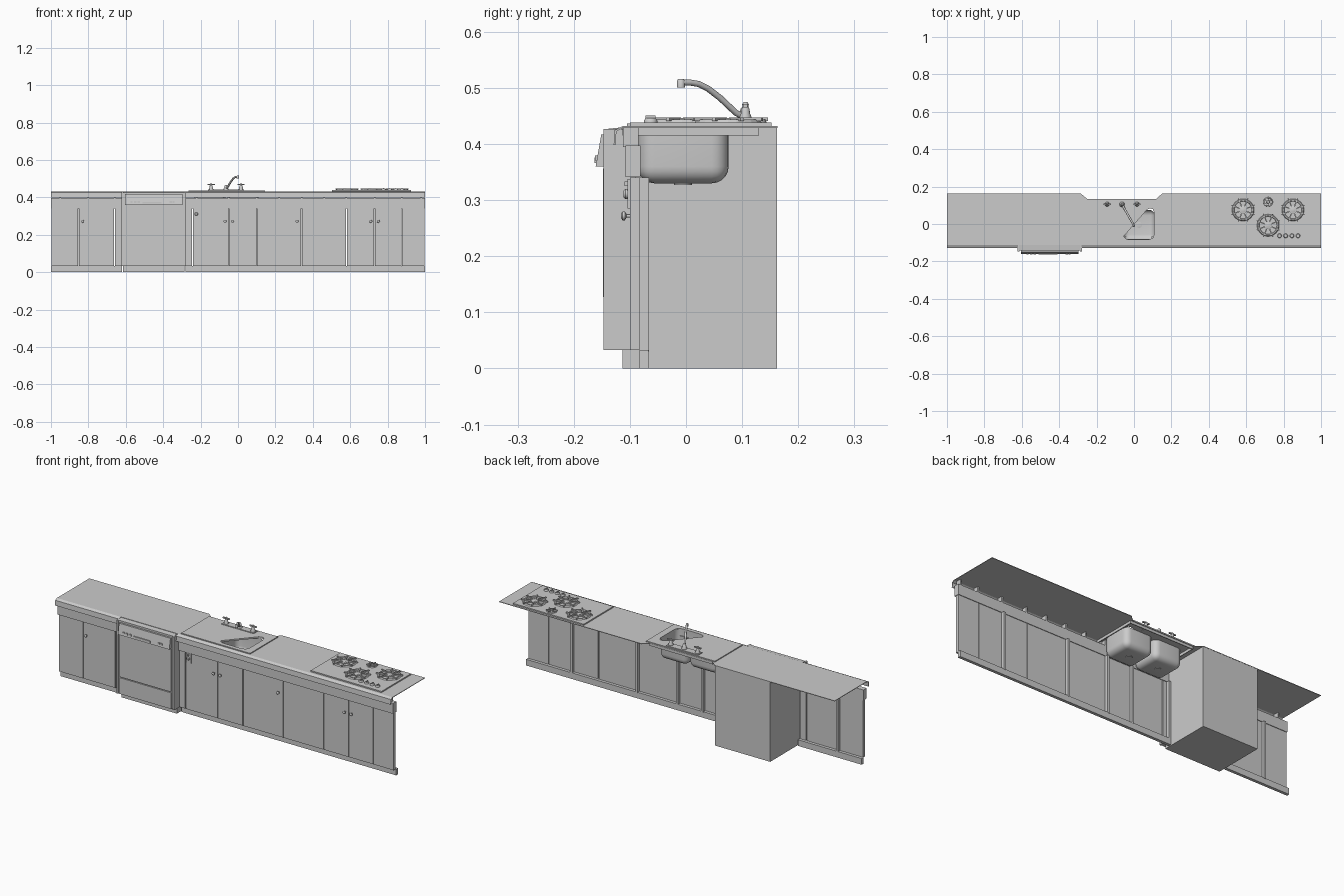
import bpy, bmesh, math
from mathutils import Vector

if "Cube" in bpy.data.objects:
    bpy.data.objects.remove(bpy.data.objects["Cube"])

def finish(name, bm, smooth=False):
    bmesh.ops.recalc_face_normals(bm, faces=bm.faces)
    me = bpy.data.meshes.new(name)
    bm.to_mesh(me)
    bm.free()
    ob = bpy.data.objects.new(name, me)
    bpy.context.collection.objects.link(ob)
    if smooth:
        bpy.ops.object.select_all(action='DESELECT')
        ob.select_set(True)
        bpy.context.view_layer.objects.active = ob
        bpy.ops.object.shade_smooth_by_angle(angle=math.radians(40))
    return ob

def add_box(bm, x0, x1, y0, y1, z0, z1):
    vs = bmesh.ops.create_cube(bm, size=1)['verts']
    for v in vs:
        v.co = Vector((x0 + (v.co.x + .5) * (x1 - x0), y0 + (v.co.y + .5) * (y1 - y0),
                       z0 + (v.co.z + .5) * (z1 - z0)))
    return vs

def box(name, *b):
    bm = bmesh.new()
    add_box(bm, *b)
    return finish(name, bm)

def prism(name, pts, axis, a, b):
    """Extrude a 2D profile along z (xy points) or along x (yz points)."""
    bm = bmesh.new()
    f = bm.faces.new([bm.verts.new((p[0], p[1], a) if axis == 'z' else (a, p[0], p[1])) for p in pts])
    new = bmesh.ops.extrude_face_region(bm, geom=[f])['geom']
    d = (0, 0, b - a) if axis == 'z' else (b - a, 0, 0)
    bmesh.ops.translate(bm, vec=d, verts=[v for v in new if isinstance(v, bmesh.types.BMVert)])
    return finish(name, bm)

def lathe(name, loc, profile, seg=16, axis='z'):
    """Spin (radius, height) points about a vertical axis, or one pointing at -y."""
    bm = bmesh.new()
    rings = []
    for r, h in profile:
        ring = []
        for i in range(seg):
            a = 2 * math.pi * i / seg
            c, s = r * math.cos(a), r * math.sin(a)
            ring.append(bm.verts.new(Vector(loc) + Vector((c, s, h) if axis == 'z' else (c, -h, s))))
        rings.append(ring)
    for lo, hi in zip(rings, rings[1:]):
        for i in range(seg):
            j = (i + 1) % seg
            bm.faces.new((lo[i], lo[j], hi[j], hi[i]))
    bm.faces.new(rings[0])
    bm.faces.new(rings[-1])
    return finish(name, bm, True)

def cut(ob, cutter):
    m = ob.modifiers.new('opening', 'BOOLEAN')
    m.operation, m.object, m.solver = 'DIFFERENCE', cutter, 'EXACT'

# Countertop sheet with the notch behind the sink
counter = prism('countertop', [(-1, -.113), (1, -.113), (1, .163), (.15, .163), (.12, .134),
                               (-.25, .134), (-.285, .163), (-1, .163)], 'z', .429, .432)
lip = [(-.113, .432), (-.127, .425), (-.129, .398), (-.126, .398), (-.124, .422), (-.113, .429)]
for nm, a, b in (('left', -1, -.62), ('right', -.28, 1)):
    prism('counter_lip_' + nm, lip, 'x', a, b)
    # Drawer strip and toe kick below
    box('drawer_strip_' + nm, a, b, -.108, -.081, .341, .397)
    box('toe_kick_' + nm, a, b, -.083, -.067, 0, .033)

# Cabinet doors with fillers either side of the dishwasher
edges_left = [-1, -.853, -.66, -.62]
edges_right = [-.28, -.243, -.05, .10, .34, .58, .73, .875, 1]
for es in (edges_left, edges_right):
    for a, b in zip(es, es[1:]):
        box('cabinet_door', a + .002, b - .002, -.1, -.083, .033, .34)
for x in (-.853, -.28 + .006, -.05, .10, .34, .73):
    box('door_stile', x - .006, x + .006, -.083, -.066, .03, .34)
for x in (-.95, -.8, -.66, -.22, -.05, .10, .22, .34, .46, .58, .73, .875, .98):
    box('counter_bracket', x - .004, x + .004, -.112, -.085, .395, .429)
for x in (-.83, -.07, -.03, .315, .71, .75):
    lathe('door_knob', (x, -.098, .272), [(.003, 0), (.003, .008), (.008, .011), (.008, .015), (.004, .018)],
          12, 'y')

# Small switch plate beside the dishwasher
box('switch_plate', -.238, -.208, -.104, -.099, .285, .338)
lathe('switch_knob', (-.223, -.103, .311), [(.009, 0), (.009, .005), (.006, .008)], 12, 'y')
box('switch_lever', -.227, -.219, -.11, -.1, .325, .333)

# Dishwasher body, door panels and slanted control panel
prism('dishwasher_body', [(-.113, 0), (.162, 0), (.162, .429), (-.112, .43), (-.141, .427),
                          (-.141, .033), (-.113, .033)], 'x', -.615, -.285)
box('dishwasher_side_left', -.622, -.612, -.147, -.09, .033, .427)
box('dishwasher_side_right', -.288, -.278, -.147, -.09, .033, .427)
box('dishwasher_door', -.603, -.297, -.148, -.139, .127, .356)
box('dishwasher_lower_panel', -.603, -.297, -.147, -.139, .035, .122)
prism('control_panel', [(-.14, .417), (-.151, .417), (-.161, .36), (-.14, .36)], 'x', -.603, -.297)
for x in (-.57, -.55, -.53, -.36, -.345):
    box('control_button', x - .006, x + .006, -.162, -.15, .371, .38)
box('control_latch', -.51, -.41, -.163, -.15, .366, .376)

# Sink rim, skirt and the cut-out over the right basin
rim = box('sink_rim', -.265, .145, -.105, .132, .431, .437)
bm = bmesh.new()
add_box(bm, -.25, .13, -.113, -.109, .415, .431)
add_box(bm, -.25, .13, .126, .13, .415, .431)
add_box(bm, -.25, -.246, -.109, .126, .415, .431)
add_box(bm, .126, .13, -.109, .126, .415, .431)
finish('sink_skirt', bm)
cutter = prism('sink_opening_cutter', [(-.055, -.066), (-.045, -.078), (-.03, -.083), (.08, -.083), (.1, -.075),
                                       (.108, -.055), (.108, .06), (.1, .08), (.085, .083), (.07, .077)],
               'z', .42, .45)
cutter.hide_render = True
cutter.hide_viewport = False
cutter.display_type = 'WIRE'
for ob in (counter, rim):
    cut(ob, cutter)
# Apply the cut and drop the cutter
dg = bpy.context.evaluated_depsgraph_get()
for ob in (counter, rim):
    me = bpy.data.meshes.new_from_object(ob.evaluated_get(dg))
    ob.modifiers.clear()
    ob.data = me
bpy.data.objects.remove(cutter)

# Two rounded basins, open on top
for nm, a, b in (('left', -.232, -.066), ('right', -.056, .11)):
    bm = bmesh.new()
    add_box(bm, a, b, -.086, .076, .33, .43)
    bmesh.ops.delete(bm, geom=[f for f in bm.faces if f.calc_center_median().z > .42], context='FACES_ONLY')
    es = [e for e in bm.edges if min(v.co.z for v in e.verts) < .34]
    bmesh.ops.bevel(bm, geom=es, offset=.03, segments=5, affect='EDGES', profile=.5)
    finish('sink_basin_' + nm, bm, True)
    lathe('drain_' + nm, ((a + b) / 2, -.005, .327), [(.016, 0), (.016, .005), (.01, .006)])

# Faucet: base, swivel spout and two handles
box('faucet_base', -.16, .03, .09, .126, .427, .441)
lathe('spout_base', (-.064, .105, .437), [(.014, 0), (.014, .006), (.01, .014), (.008, .026), (.004, .03)])
cu = bpy.data.curves.new('faucet_spout', 'CURVE')
cu.dimensions = '3D'
cu.bevel_depth, cu.bevel_resolution, cu.use_fill_caps = .0055, 3, True
sp = cu.splines.new('POLY')
path = [(0, .447), (.15, .456), (.4, .482), (.6, .499), (.75, .507), (.88, .5095), (1.02, .5095)]
sp.points.add(len(path) - 1)
for p, (t, z) in zip(sp.points, path):
    p.co = (-.064 + .062 * t, .105 - .11 * t, z, 1)
bpy.context.collection.objects.link(bpy.data.objects.new('faucet_spout', cu))
lathe('spout_tip', (-.001, -.009, .501), [(.007, 0), (.007, .012), (.005, .0145)])
for x in (-.144, .016):
    lathe('faucet_handle', (x, .106, .437), [(.013, 0), (.012, .008), (.008, .018), (.007, .026),
                                             (.005, .029), (.006, .034), (.003, .038)])
    box('handle_bar', x - .02, x + .02, .102, .11, .465, .471)

# Cooktop plate, burners, vent and knobs
box('cooktop', .503, .925, -.1, .152, .43, .4385)

def grate(name, cx, cy, r, n):
    bm = bmesh.new()
    seg = 24
    rings = []
    for i in range(seg):
        a = 2 * math.pi * i / seg
        rings.append([bm.verts.new((cx + q * math.cos(a), cy + q * math.sin(a), z))
                      for q, z in ((r * .95, .438), (r * .88, .444), (r * .78, .444), (r * .74, .438))])
    for i in range(seg):
        p, q = rings[i], rings[(i + 1) % seg]
        for k in range(4):
            bm.faces.new((p[k], q[k], q[(k + 1) % 4], p[(k + 1) % 4]))
    w = r * .05
    for i in range(n):
        a = 2 * math.pi * (i + .5) / n
        c, s = math.cos(a), math.sin(a)
        for v in add_box(bm, r * .2, r * 1.05, -w, w, .441, .4475):
            x, y = v.co.x, v.co.y
            v.co.x, v.co.y = cx + x * c - y * s, cy + x * s + y * c
    finish(name, bm)
    lathe(name + '_cap', (cx, cy, .438), [(r * .34, 0), (r * .34, .005), (r * .26, .008)])

for i, (x, y) in enumerate([(.583, .075), (.85, .075), (.717, -.007)]):
    grate(f'burner_{i + 1}', x, y, .063, 8)
grate('vent', .717, .118, .027, 6)
for i in range(4):
    x = .778 + i * .033
    lathe('cooktop_knob', (x, -.063, .438), [(.012, 0), (.012, .004), (.009, .008)], 12)
    box('knob_grip', x - .002, x + .002, -.072, -.054, .444, .451)
